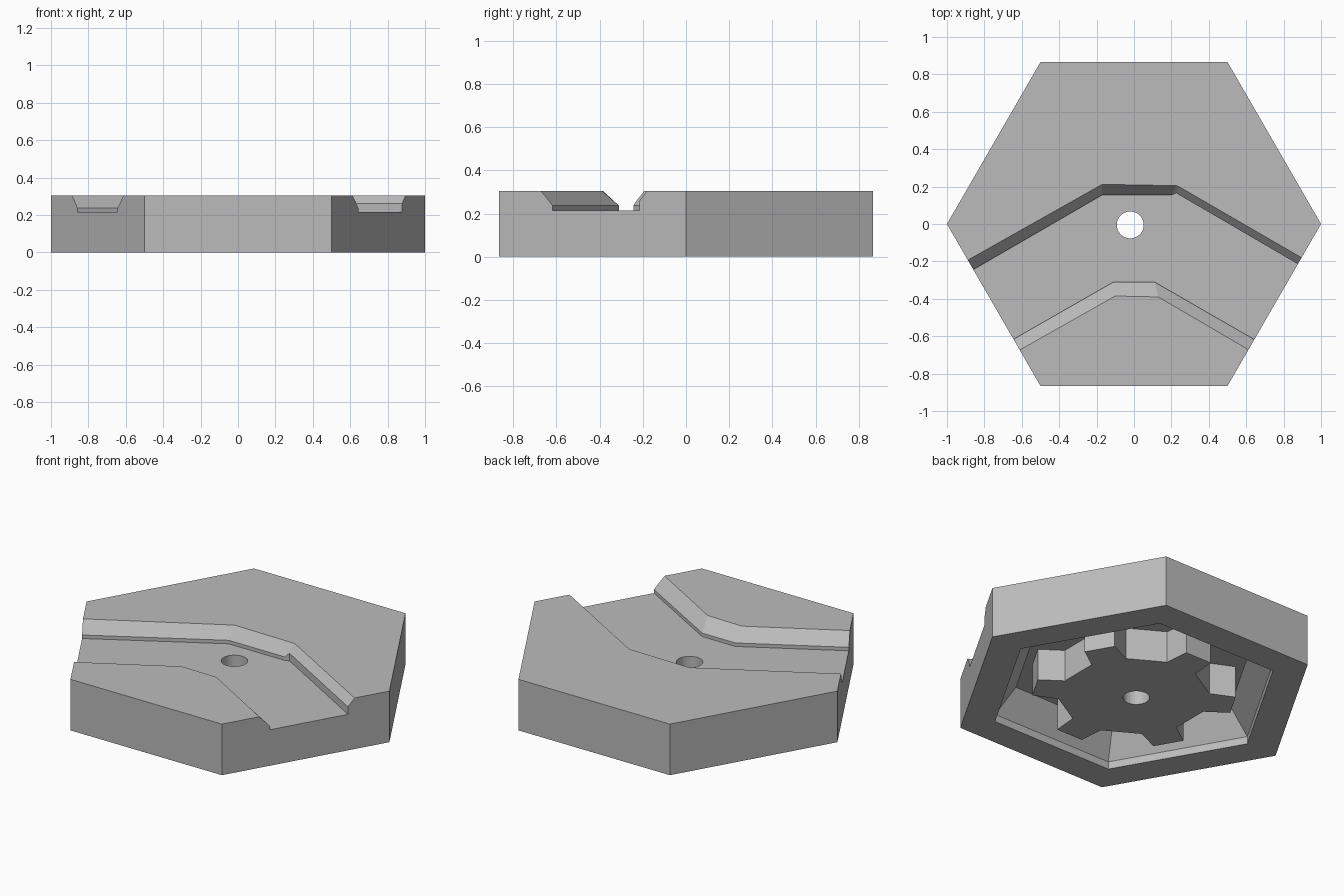
import bpy, bmesh, math

if "Cube" in bpy.data.objects:
    bpy.data.objects.remove(bpy.data.objects["Cube"])

grey = bpy.data.materials.new("plain_grey")
grey.use_nodes = True
COLOUR = (0.5, 0.5, 0.5, 1)
grey.diffuse_color = COLOUR
grey.node_tree.nodes["Principled BSDF"].inputs["Base Color"].default_value = COLOUR


def loft(name, rings):
    """Closed solid through matching rings of 3D points, bottom to top."""
    bm = bmesh.new()
    loops = [[bm.verts.new(p) for p in ring] for ring in rings]
    n = len(loops[0])
    for low, high in zip(loops, loops[1:]):
        for i in range(n):
            j = (i + 1) % n
            bm.faces.new((low[i], low[j], high[j], high[i]))
    bm.faces.new(loops[0][::-1])
    bm.faces.new(loops[-1])
    bmesh.ops.recalc_face_normals(bm, faces=bm.faces)
    mesh = bpy.data.meshes.new(name)
    bm.to_mesh(mesh)
    bm.free()
    mesh.materials.append(grey)
    obj = bpy.data.objects.new(name, mesh)
    bpy.context.collection.objects.link(obj)
    return obj


def ngon(sides, radius, z, cx=0, cy=0):
    return [(cx + radius * math.cos(math.tau * i / sides),
             cy + radius * math.sin(math.tau * i / sides), z) for i in range(sides)]


def cut(target, cutter):
    cutter.hide_render = True
    mod = target.modifiers.new("cut", "BOOLEAN")
    mod.operation = "DIFFERENCE"
    mod.solver = "EXACT"
    mod.object = cutter
    bpy.context.view_layer.objects.active = target
    bpy.ops.object.modifier_apply(modifier=mod.name)
    bpy.data.objects.remove(cutter)


# Hexagonal tile body
HEIGHT = 0.305
tile = loft("hexagonal_tile", [ngon(6, 1, 0), ngon(6, 1, HEIGHT)])

# Underside groove: lipped pocket around a notched core
groove = loft("groove_cutter", [ngon(6, 0.8, -0.05), ngon(6, 0.8, 0.045), ngon(6, 0.68, 0.19)])
outline = []
for k in range(6):
    for offset, radius in ((-21, 0.55), (-16, 0.41), (16, 0.41), (21, 0.55)):
        a = math.radians(60 * k + offset)
        outline.append((radius * math.cos(a), radius * math.sin(a)))
core = loft("core_cutter", [[(x, y, z) for x, y in outline] for z in (-0.1, 0.3)])
cut(groove, core)
cut(tile, groove)

# Bent channel across the top: back bank, then front bank
foot = [(-0.86, -0.245), (-0.17, 0.155), (0.2, 0.155), (0.225, 0.165), (0.875, -0.215),
        (0.64, -0.615), (0.11, -0.31), (-0.11, -0.31), (-0.645, -0.615)]
brim = [(-0.89, -0.19), (-0.17, 0.212), (0.225, 0.205), (0.24, 0.2), (0.895, -0.18),
        (0.605, -0.67), (0.13, -0.39), (-0.1, -0.385), (-0.61, -0.67)]


def run_out(points):
    """Carry the four open ends past the tile sides."""
    reach = 0.3
    return [(x + math.copysign(reach * math.cos(math.pi / 6), x), y - reach / 2)
            if abs(x) > 0.5 else (x, y) for x, y in points]


foot, brim = run_out(foot), run_out(brim)
step = [0.26 if i in (3, 4) else 0.236 for i in range(len(foot))]
above = [(b[0] + (b[0] - f[0]) * 0.1, b[1] + (b[1] - f[1]) * 0.1) for f, b in zip(foot, brim)]
channel = loft("channel_cutter", [
    [(x, y, 0.215) for x, y in foot],
    [(x, y, z) for (x, y), z in zip(foot, step)],
    [(x, y, HEIGHT) for x, y in brim],
    [(x, y, HEIGHT + 0.01) for x, y in above],
])
cut(tile, channel)

# Centre through-hole
cut(tile, loft("hole_cutter", [ngon(32, 0.072, z, -0.02, -0.005) for z in (-0.1, 0.5)]))
